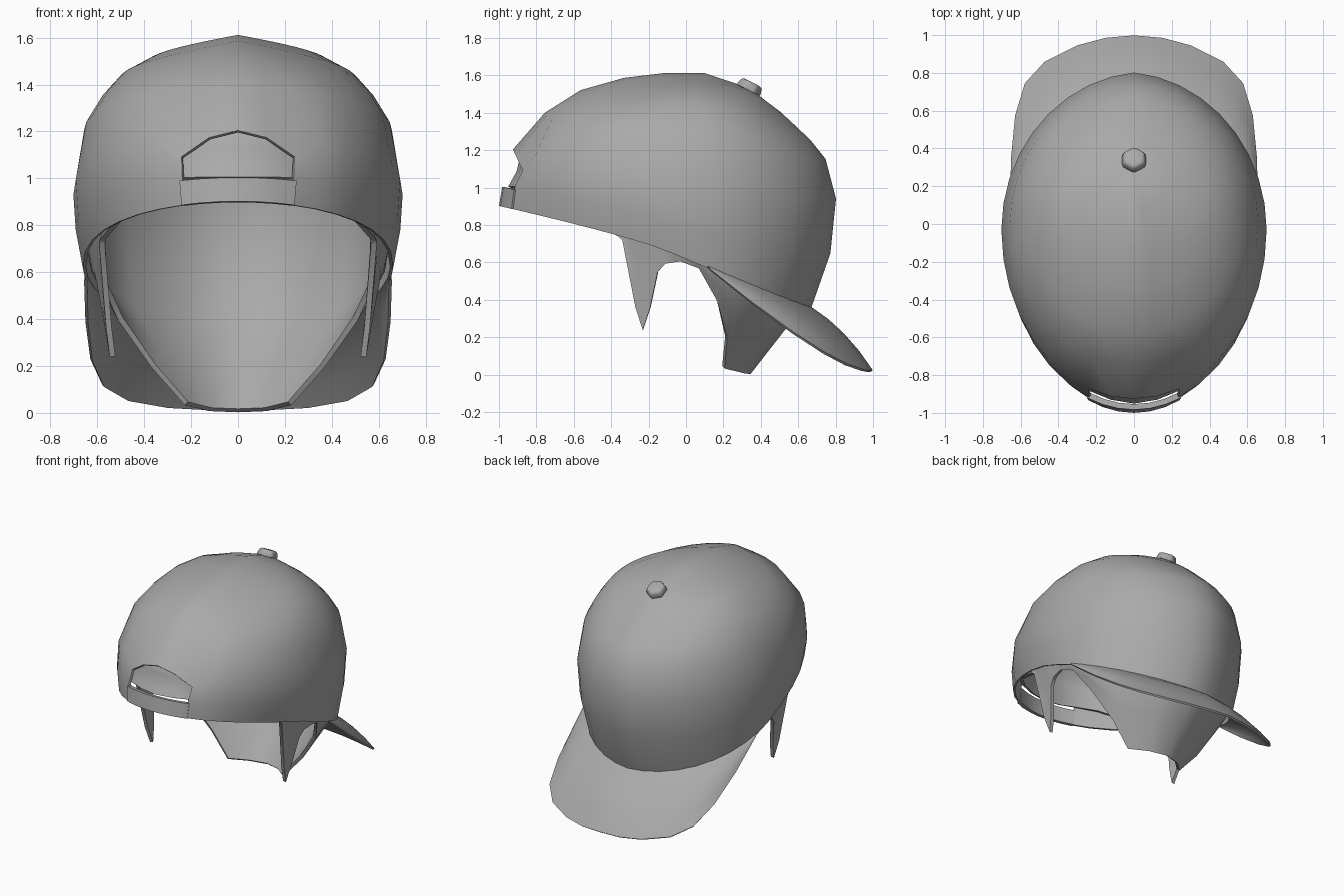
import bpy
import bmesh
from math import sin, cos, radians, degrees, atan2
from mathutils import Vector

old = bpy.data.objects.get("Cube")
if old:
    bpy.data.objects.remove(old, do_unlink=True)

grey = bpy.data.materials.new("mid grey")
grey.use_nodes = True
GREY = (0.4, 0.4, 0.4, 1)
grey.diffuse_color = GREY
grey.node_tree.nodes["Principled BSDF"].inputs["Base Color"].default_value = GREY

# Crown profiles from the button (first) to the rim (last)
FRONT = [(0, .34, 1.525), (0, .1, 1.605), (0, -.12, 1.605), (0, -.33, 1.58), (0, -.56, 1.515),
         (0, -.75, 1.395), (0, -.92, 1.2), (0, -.965, 1.02), (0, -.985, .9)]
SIDE = [(0, .34, 1.525), (.2, .25, 1.52), (.38, .15, 1.49), (.5, .1, 1.42), (.58, .05, 1.32),
        (.65, 0, 1.2), (.695, -.03, .93), (.685, -.03, .78), (.655, 0, .62)]
BACK = [(0, .34, 1.525), (0, .42, 1.46), (0, .5, 1.4), (0, .57, 1.335), (0, .66, 1.25),
        (0, .74, 1.15), (0, .795, .94), (0, .765, .65), (0, .66, .35)]
RIM = len(SIDE) - 1


def along(profile, level):
    i = min(int(level), RIM - 1)
    return Vector(profile[i]).lerp(Vector(profile[i + 1]), level - i)


def dome(level, angle):
    """Point on the crown; angle runs from 0 at the front to 180 at the back."""
    c, s = cos(radians(angle)), sin(radians(angle))
    straight = abs(1 - angle / 90)
    side = along(SIDE, level)
    end = along(FRONT if c > 0 else BACK, level)
    if c > 0:
        # centre seam is ridged near the top and rounds out lower down
        low = min(max((level - 3) / 3, 0), 1)
        reach, rise = c, straight + (c ** 0.8 - straight) * low
    else:
        reach = 0.87 * -c + 0.13 * straight
        rise = -c
    return Vector((side.x * s,
                   side.y + (end.y - side.y) * reach,
                   side.z + (end.z - side.z) * rise))


def mirrored(column):
    return [Vector((-p.x, p.y, p.z)) for p in column]


def finish(obj):
    obj.data.materials.append(grey)
    bpy.ops.object.select_all(action='DESELECT')
    obj.select_set(True)
    bpy.context.view_layer.objects.active = obj
    for mod in list(obj.modifiers):
        bpy.ops.object.modifier_apply(modifier=mod.name)
    bpy.ops.object.shade_smooth_by_angle(angle=radians(40))


def sheet(name, half, thickness, closed, skip=lambda col, row, count: False):
    """Thin shell through columns of points, mirrored across x = 0."""
    other = [mirrored(c) for c in half]
    cols = half + other[-2:0:-1] if closed else other[:0:-1] + half
    bm = bmesh.new()
    grid = [[bm.verts.new(p) for p in c] for c in cols]
    n = len(grid)
    for i in range(n if closed else n - 1):
        a, b = grid[i], grid[(i + 1) % n]
        for r in range(len(a) - 1):
            if not skip(i, r, n):
                bm.faces.new((a[r], b[r], b[r + 1], a[r + 1]))
    bmesh.ops.remove_doubles(bm, verts=bm.verts[:], dist=0.0005)
    loose = [v for v in bm.verts if not v.link_faces]
    bmesh.ops.delete(bm, geom=loose, context='VERTS')
    bmesh.ops.recalc_face_normals(bm, faces=bm.faces[:])
    mesh = bpy.data.meshes.new(name)
    bm.to_mesh(mesh)
    bm.free()
    obj = bpy.data.objects.new(name, mesh)
    bpy.context.collection.objects.link(obj)
    mod = obj.modifiers.new("thickness", 'SOLIDIFY')
    mod.thickness = thickness
    mod.offset = 0
    finish(obj)


# Crown with the adjustment opening cut out of its front
HOLE_ROW = 6
crown = [[dome(r, a) for r in range(RIM + 1)] for a in range(0, 181, 10)]
crown[2][HOLE_ROW].z = 1.09
crown[1][HOLE_ROW].z = 1.17
sheet("cap_crown", crown, 0.014, True,
      lambda col, row, n: row >= HOLE_ROW and (col < 2 or col >= n - 2))

# Strap closing the opening
strap = [[dome(7.15 + 0.425 * k, a) for k in range(3)] for a in (0, 7, 14, 21)]
sheet("cap_strap", strap, 0.03, False)

# Curved brim from the rear half of the rim
BRIM_EDGE = [(0, .993, .02), (.15, .98, .017), (.3, .94, .025), (.47, .855, .055),
             (.575, .74, .115), (.625, .57, .225), (.645, .35, .385), (.65, .13, .56)]
brim = []
for edge, turn in zip(BRIM_EDGE, (0, 12, 24, 36, 48, 60, 71, 81)):
    inner, outer = dome(RIM - 0.03, 180 - turn), Vector(edge)
    bulge = Vector((0, 0.05, 0.1)) * cos(radians(turn))
    column = []
    for k in range(5):
        t = k / 4
        column.append(inner.lerp(outer, t) + bulge * t * (1 - t))
    brim.append(column)
sheet("cap_brim", brim, 0.014, False)

# Hair shell under the crown: forehead, sideburn, ear arch, then nape flap
HAIR_EDGE = [(0, -.94, 1), (.12, -.92, 1), (.24, -.87, 1), (.34, -.78, .97), (.43, -.67, .9),
             (.515, -.55, .81), (.575, -.37, .745), (.58, -.34, .72), (.55, -.27, .36),
             (.535, -.23, .24), (.555, -.19, .36), (.59, -.15, .55), (.6, -.11, .595),
             (.61, -.03, .61), (.58, .07, .575), (.5, .165, .4), (.36, .215, .2),
             (.22, .2, .04), (.12, .3, .015), (0, .335, .01)]
CENTRE = Vector((0, 0, 0.9))
hair = []
for edge in HAIR_EDGE:
    tip = Vector(edge)
    reach = 0.99 if tip.y < 0 else 0.66
    angle = degrees(atan2(tip.x / 0.66, -tip.y / reach))
    drop = 0.3 if tip.y < -0.5 else 1
    levels = list(range(HOLE_ROW + 1)) + [HOLE_ROW + drop, HOLE_ROW + 2 * drop]
    column = [CENTRE + (dome(v, angle) - CENTRE) * 0.945 for v in levels]
    hair.append(column + [column[-1].lerp(tip, 0.5), tip])
sheet("hair", hair, 0.024, True)

# Flat six-sided button on the crown
bpy.ops.mesh.primitive_cone_add(vertices=6, radius1=0.076, radius2=0.062, depth=0.05,
                                location=(0, 0.343, 1.54), rotation=(radians(-27), 0, 0))
button = bpy.context.object
button.name = "cap_button"
bevel = button.modifiers.new("soft edge", 'BEVEL')
bevel.width = 0.014
bevel.segments = 2
finish(button)
